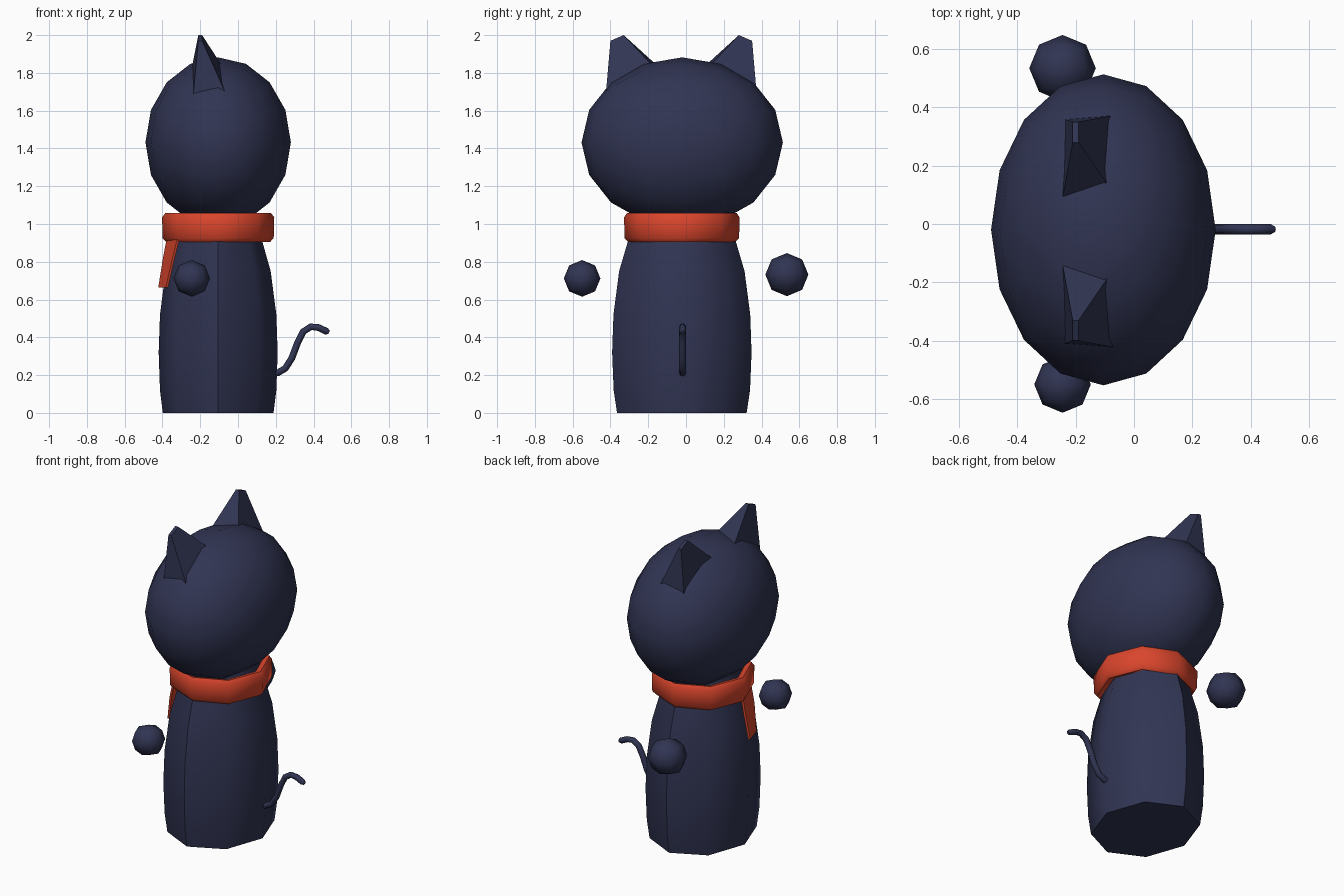
import bpy, bmesh, math
from mathutils import Vector

if "Cube" in bpy.data.objects:
    bpy.data.objects.remove(bpy.data.objects["Cube"])

CX, CY = -0.105, -0.022   # vertical axis of the figure


def material(name, color):
    m = bpy.data.materials.new(name)
    m.diffuse_color = color
    m.use_nodes = True
    m.node_tree.nodes["Principled BSDF"].inputs["Base Color"].default_value = m.diffuse_color
    return m


NAVY = material("navy", (0.03, 0.035, 0.085, 1))
RED = material("red", (0.70, 0.06, 0.025, 1))


def finish(name, bm, mat, angle=50):
    bmesh.ops.recalc_face_normals(bm, faces=bm.faces)
    me = bpy.data.meshes.new(name)
    bm.to_mesh(me)
    bm.free()
    ob = bpy.data.objects.new(name, me)
    bpy.context.collection.objects.link(ob)
    me.materials.append(mat)
    bpy.ops.object.select_all(action='DESELECT')
    ob.select_set(True)
    bpy.context.view_layer.objects.active = ob
    bpy.ops.object.shade_smooth_by_angle(angle=math.radians(angle))
    return ob


def ball(name, center, radii, levels, mat):
    """Rounded cube sphere scaled to an ellipsoid."""
    bm = bmesh.new()
    bmesh.ops.create_cube(bm, size=2)
    for _ in range(levels):
        bmesh.ops.subdivide_edges(bm, edges=bm.edges[:], cuts=1, use_grid_fill=True)
        for v in bm.verts:
            v.co.normalize()
    for v in bm.verts:
        v.co = Vector(a * r + c for a, r, c in zip(v.co, radii, center))
    return finish(name, bm, mat, 60)


def rings(name, profile, mat, closed=False, sides=8, angle=50):
    """Skin elliptical rings given as (rx, ry, z)."""
    bm = bmesh.new()
    loops = []
    for rx, ry, z in profile:
        loops.append([bm.verts.new((CX + rx * math.cos(2 * math.pi * i / sides),
                                    CY + ry * math.sin(2 * math.pi * i / sides), z))
                      for i in range(sides)])
    pairs = list(zip(loops, loops[1:]))
    if closed:
        pairs.append((loops[-1], loops[0]))
    else:
        bm.faces.new(loops[0])
        bm.faces.new(loops[-1])
    for a, b in pairs:
        for i in range(sides):
            j = (i + 1) % sides
            bm.faces.new((a[i], a[j], b[j], b[i]))
    return finish(name, bm, mat, angle)


# Body: tapered octagonal column
rings("body", [(.293, .343, 0), (.308, .361, .12), (.315, .369, .32), (.308, .362, .52),
               (.278, .332, .75), (.23, .282, .92), (.19, .235, 1.08)], NAVY)

# Head and floating paws
ball("head", (CX, -.02, 1.432), (.385, .533, .45), 2, NAVY)
ball("left_paw", (-.245, .534, .732), (.114, .114, .114), 1, NAVY)
ball("right_paw", (-.245, -.55, .712), (.097, .097, .097), 1, NAVY)

# Ears: wedges with a short tip edge, mirrored across y
for name, s in (("left_ear", 1), ("right_ear", -1)):
    base = [(-.25, .06, 1.80), (-.24, .36, 1.65), (-.06, .375, 1.68), (-.06, .09, 1.80)]
    tip = [(-.21, .28, 2.0), (-.21, .35, 1.97), (-.19, .35, 1.97), (-.19, .28, 2.0)]
    bm = bmesh.new()
    b, t = [[bm.verts.new((x, CY - .003 + s * (y + .025), z)) for x, y, z in pts]
            for pts in (base, tip)]
    bm.faces.new(b)
    bm.faces.new(t)
    for i in range(4):
        j = (i + 1) % 4
        bm.faces.new((b[i], b[j], t[j], t[i]))
    finish(name, bm, NAVY, 30)

# Scarf band: closed ring with softened edges
rings("scarf", [(.275, .283, .905), (.294, .303, .925), (.297, .306, 1.035),
                (.28, .29, 1.058), (.245, .262, 1.05), (.235, .262, .92)],
      RED, closed=True, angle=60)

# Scarf end: thin strip hanging on the slanted front facet
bm = bmesh.new()
levels = []
for (x0, y0), (x1, y1), z in [((-.355, -.03), (-.295, -.20), .98),
                              ((-.385, -.03), (-.335, -.19), .82),
                              ((-.41, -.04), (-.37, -.16), .665)]:
    levels.append([bm.verts.new(p) for p in ((x0, y0, z), (x1, y1, z),
                                             (x1 - .012, y1 - .004, z), (x0 - .012, y0 - .004, z))])
bm.faces.new(levels[0])
bm.faces.new(levels[-1])
for a, b in zip(levels, levels[1:]):
    for i in range(4):
        j = (i + 1) % 4
        bm.faces.new((a[i], a[j], b[j], b[i]))
finish("scarf_end", bm, RED, 30)

# Tail: round tube swept along an S curve in the xz plane
path = [(.17, .21), (.21, .212), (.25, .235), (.285, .29), (.315, .37),
        (.345, .43), (.385, .456), (.425, .452), (.468, .432), (.482, .426)]
radii = [.018] * 9 + [.010]
bm = bmesh.new()
loops = []
for k, (x, z) in enumerate(path):
    p, q = path[max(k - 1, 0)], path[min(k + 1, len(path) - 1)]
    d = Vector((q[0] - p[0], 0, q[1] - p[1])).normalized()
    n = Vector((-d.z, 0, d.x))
    loops.append([bm.verts.new(Vector((x, -.018, z)) + radii[k] *
                  (n * math.cos(a * math.pi / 4) + Vector((0, 1, 0)) * math.sin(a * math.pi / 4)))
                  for a in range(8)])
bm.faces.new(loops[0])
bm.faces.new(loops[-1])
for a, b in zip(loops, loops[1:]):
    for i in range(8):
        j = (i + 1) % 8
        bm.faces.new((a[i], a[j], b[j], b[i]))
finish("tail", bm, NAVY, 60)
